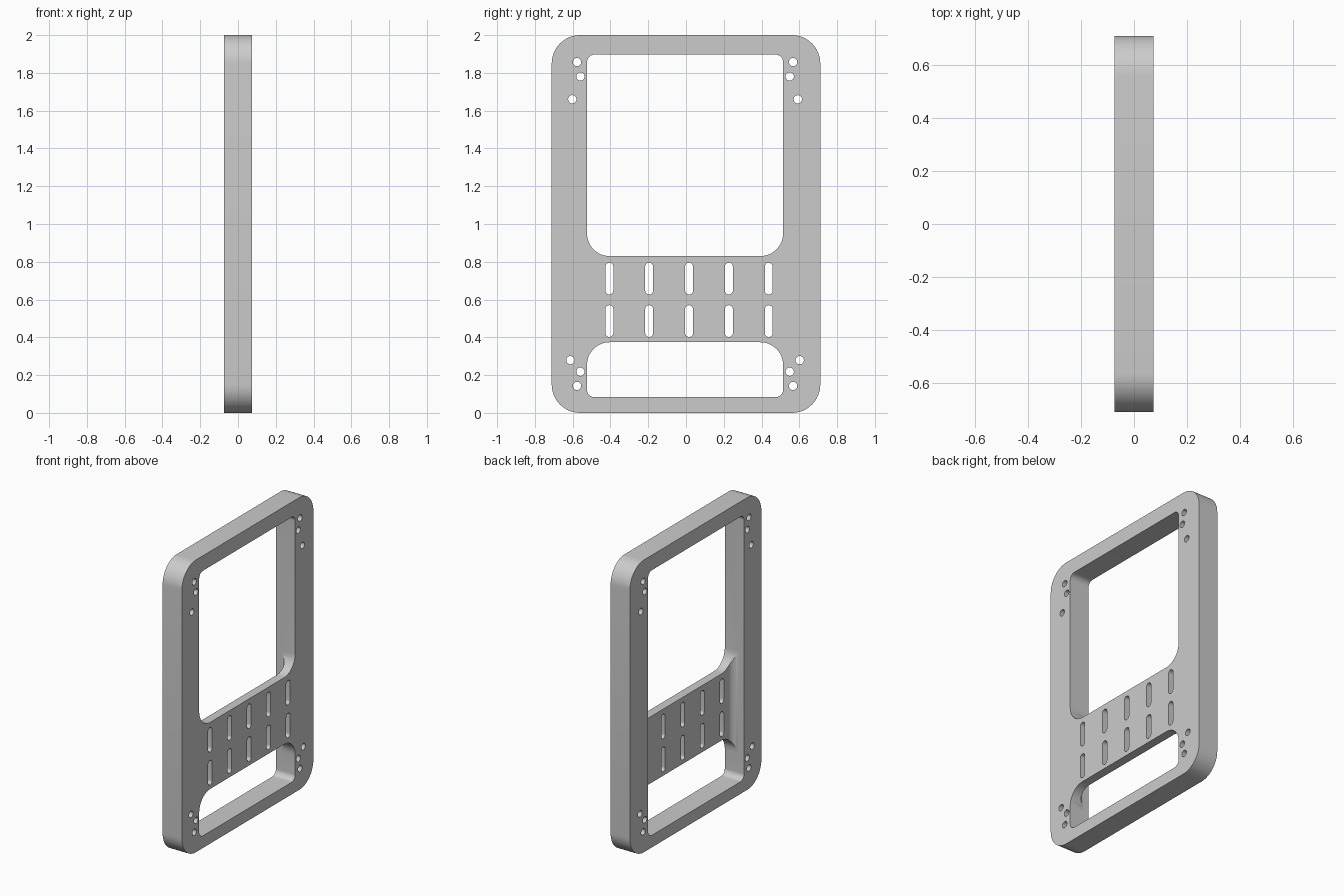
import bpy, bmesh
from math import sin, cos, pi, radians

HALF = 0.073             # half thickness of the frame
LEFT, RIGHT = -0.524, 0.514   # side walls of the opening
MID = (LEFT + RIGHT) / 2
FLOOR = 0.013            # back surface of the thin slotted panel

if "Cube" in bpy.data.objects:
    bpy.data.objects.remove(bpy.data.objects["Cube"])

grey = bpy.data.materials.new("plain_grey")
grey.use_nodes = True
grey.diffuse_color = (0.6, 0.6, 0.6, 1)
grey.node_tree.nodes["Principled BSDF"].inputs["Base Color"].default_value = (0.6, 0.6, 0.6, 1)


def arc(cx, cy, r, start, steps=12):
    """Quarter circle, counter-clockwise from a start angle in degrees."""
    return [(cx + r * cos(radians(start + 90 * i / steps)),
             cy + r * sin(radians(start + 90 * i / steps))) for i in range(steps + 1)]


def rounded(y0, y1, z0, z1, low, high):
    """Rounded rectangle with separate lower and upper corner radii."""
    return (arc(y1 - high, z1 - high, high, 0) + arc(y0 + high, z1 - high, high, 90)
            + arc(y0 + low, z0 + low, low, 180) + arc(y1 - low, z0 + low, low, 270))


def extrude(bm, points, direction):
    verts = [bm.verts.new(p) for p in points]
    face = bm.faces.new(verts)
    result = bmesh.ops.extrude_face_region(bm, geom=[face])
    moved = [v for v in result["geom"] if isinstance(v, bmesh.types.BMVert)]
    bmesh.ops.translate(bm, verts=moved, vec=direction)


def through(bm, outline, half):
    extrude(bm, [(-half, y, z) for y, z in outline], (2 * half, 0, 0))


def finish(bm, name):
    bmesh.ops.remove_doubles(bm, verts=bm.verts, dist=1e-5)
    bmesh.ops.recalc_face_normals(bm, faces=bm.faces)
    mesh = bpy.data.meshes.new(name)
    bm.to_mesh(mesh)
    bm.free()
    mesh.materials.append(grey)
    obj = bpy.data.objects.new(name, mesh)
    bpy.context.collection.objects.link(obj)
    return obj


# Solid rounded slab
bm = bmesh.new()
through(bm, rounded(-0.711, 0.711, 0, 2, 0.15, 0.15), HALF)
frame = finish(bm, "frame")

# Recess behind the panel, filleted along both side walls
bm = bmesh.new()
r = 0.05
section = ([(-0.2, LEFT), (-0.2, RIGHT)][::-1]
           + arc(FLOOR - r, LEFT + r, r, 270) + arc(FLOOR - r, RIGHT - r, r, 0))
extrude(bm, [(x, y, 0.22) for x, y in section], (0, 0, 0.76))
recess = finish(bm, "recess_cutter")

# Windows, slots and screw holes
bm = bmesh.new()
through(bm, rounded(LEFT, RIGHT, 0.83, 1.897, 0.12, 0.04), 0.2)
through(bm, rounded(LEFT, RIGHT, 0.083, 0.374, 0.04, 0.12), 0.2)
for i in range(5):
    y = 0.016 + (i - 2) * 0.211
    for z in (0.402, 0.627):
        through(bm, rounded(y - 0.021, y + 0.021, z, z + 0.168, 0.0209, 0.0209), 0.2)
for dy, z in ((0.572, 1.857), (0.554, 1.781), (0.597, 1.66),
              (0.607, 0.279), (0.554, 0.218), (0.572, 0.143)):
    for side in (-1, 1):
        y = MID + side * dy
        through(bm, [(y + 0.022 * cos(a * pi / 12), z + 0.022 * sin(a * pi / 12))
                     for a in range(24)], 0.2)
openings = finish(bm, "opening_cutter")

# Cut and apply
bpy.context.view_layer.objects.active = frame
for cutter in (recess, openings):
    cut = frame.modifiers.new(cutter.name, 'BOOLEAN')
    cut.operation = 'DIFFERENCE'
    cut.solver = 'EXACT'
    cut.object = cutter
    bpy.ops.object.modifier_apply(modifier=cut.name)
    bpy.data.objects.remove(cutter)

bpy.ops.object.select_all(action='DESELECT')
frame.select_set(True)
bpy.ops.object.shade_smooth_by_angle(angle=radians(30))
